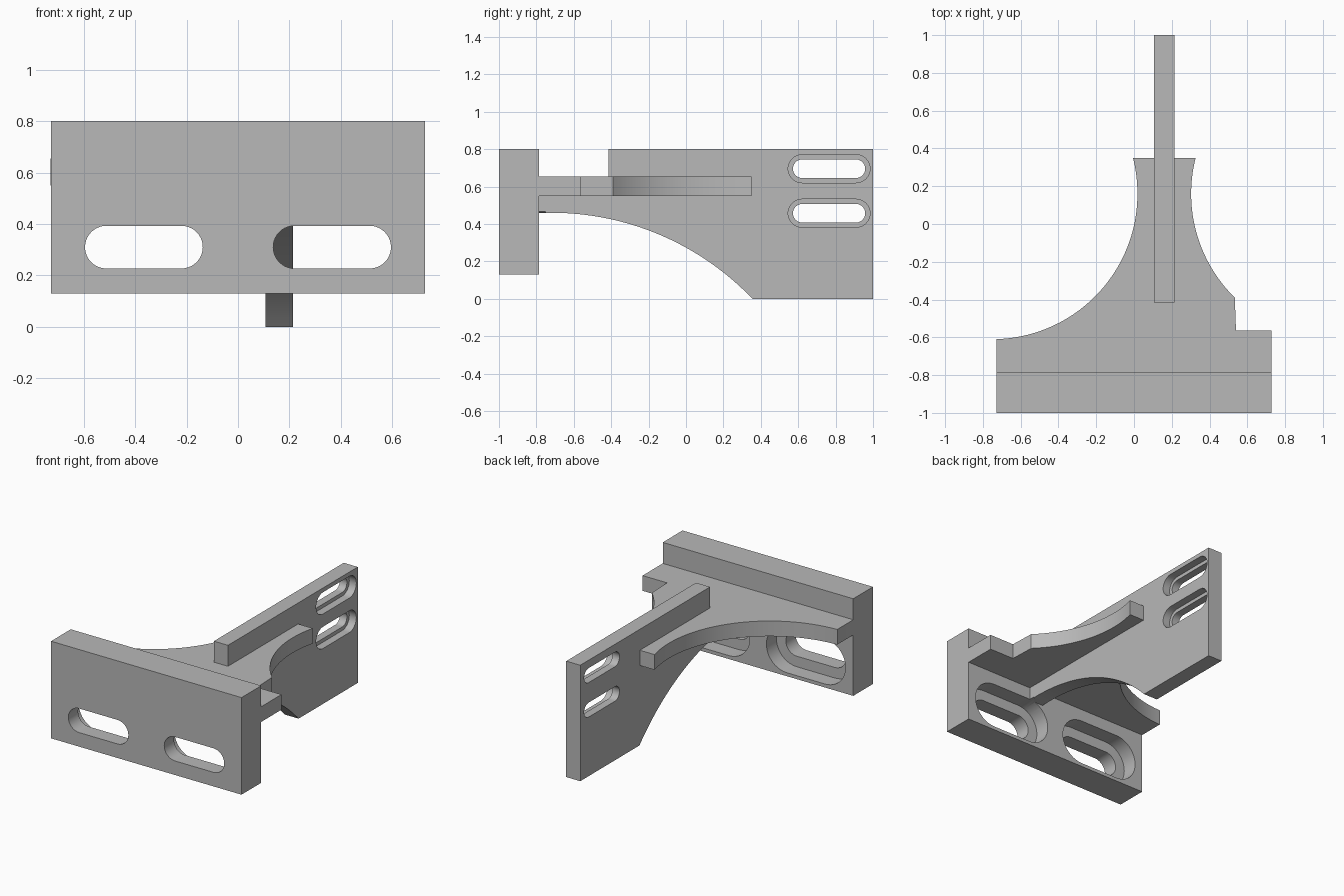
import bpy, bmesh
from math import cos, sin, asin, pi, radians

cube = bpy.data.objects.get("Cube")
if cube:
    bpy.data.objects.remove(cube)

grey = bpy.data.materials.new("plain grey")
grey.use_nodes = True
grey.diffuse_color = (0.48, 0.48, 0.48, 1)
grey.node_tree.nodes["Principled BSDF"].inputs["Base Color"].default_value = grey.diffuse_color


def prism(name, outline, axis, low, high):
    """Extrude a 2D outline along an axis, from low to high."""
    place = {"x": lambda u, v, w: (w, u, v),
             "y": lambda u, v, w: (u, w, v),
             "z": lambda u, v, w: (u, v, w)}[axis]
    bm = bmesh.new()
    rings = [[bm.verts.new(place(u, v, w)) for u, v in outline] for w in (low, high)]
    for ring in rings:
        bm.faces.new(ring)
    n = len(outline)
    for i in range(n):
        j = (i + 1) % n
        bm.faces.new((rings[0][i], rings[0][j], rings[1][j], rings[1][i]))
    bmesh.ops.recalc_face_normals(bm, faces=bm.faces)
    mesh = bpy.data.meshes.new(name)
    bm.to_mesh(mesh)
    bm.free()
    mesh.materials.append(grey)
    obj = bpy.data.objects.new(name, mesh)
    bpy.context.collection.objects.link(obj)
    return obj


def arc(cu, cv, r, start, end, steps=32):
    return [(cu + r * cos(start + (end - start) * i / steps),
             cv + r * sin(start + (end - start) * i / steps)) for i in range(steps + 1)]


def slot(cu, cv, half, r):
    """Horizontal rounded slot outline with overall half length."""
    d = half - r
    return arc(cu + d, cv, r, -pi / 2, pi / 2, 20) + arc(cu - d, cv, r, pi / 2, 1.5 * pi, 20)


def combine(target, tool, operation):
    bpy.context.view_layer.objects.active = target
    mod = target.modifiers.new(operation, "BOOLEAN")
    mod.operation = operation
    mod.solver = "EXACT"
    mod.object = tool
    bpy.ops.object.modifier_apply(modifier=mod.name)
    bpy.data.objects.remove(tool)


W, FRONT, BACK = 0.727, -1.0, -0.785      # front plate half width and faces
RIB_L, RIB_R = 0.107, 0.214               # rib sides
MID = (RIB_L + RIB_R) / 2
INNER = BACK - 0.05                       # overlap into the plate for a clean union

# Front plate with two slots, counterbored from behind
bracket = prism("mounting_bracket", [(-W, 0.13), (W, 0.13), (W, 0.8), (-W, 0.8)], "y", FRONT, BACK)

# Horizontal shelf with concave flanks and a notched corner
R, OFF, CY, TIP = 0.77, 0.912, 0.16, 0.35
a = asin((TIP - CY) / R)
left_flank = arc(MID - OFF, CY, R, a, -pi / 2 + 0.03)
right_flank = arc(MID + OFF, CY, R, pi + asin(0.55 / R), pi - a)
shelf = prism("shelf",
              [(-W, INNER), (W, INNER), (W, -0.565), (0.54, -0.565)] + right_flank
              + left_flank + [(-W, -0.615)], "z", 0.55, 0.655)

# Vertical rib with an arched underside and a raised top edge
RR, RY, RZ = 1.486, -0.72, 0.46 - 1.486
end = pi / 2 - asin((0.355 - RY) / RR)
arch = arc(RY, RZ, RR, end, pi / 2 + 0.0437, 40)
rib = prism("rib", [(-0.415, 0.8), (1, 0.8), (1, 0)] + arch
            + [(INNER, 0.46), (INNER, 0.64), (-0.415, 0.64)], "x", RIB_L, RIB_R)

combine(bracket, shelf, "UNION")
combine(bracket, rib, "UNION")

# Plate slots
for x in (-0.366, 0.366):
    combine(bracket, prism("plate_slot", slot(x, 0.31, 0.229, 0.083), "y", -1.1, -0.7), "DIFFERENCE")
    combine(bracket, prism("plate_recess", slot(x, 0.31, 0.302, 0.156), "y", -0.893, -0.75), "DIFFERENCE")

# Rib slots, recessed on the left side
for z in (0.6955, 0.4575):
    combine(bracket, prism("rib_slot", slot(0.765, z, 0.193, 0.05), "x", 0, 0.3), "DIFFERENCE")
    combine(bracket, prism("rib_recess", slot(0.765, z, 0.219, 0.075), "x", MID, 0.3), "DIFFERENCE")

# Smooth curved walls, keep hard edges
bpy.ops.object.select_all(action="DESELECT")
bracket.select_set(True)
bpy.context.view_layer.objects.active = bracket
bpy.ops.object.shade_smooth_by_angle(angle=radians(30))
